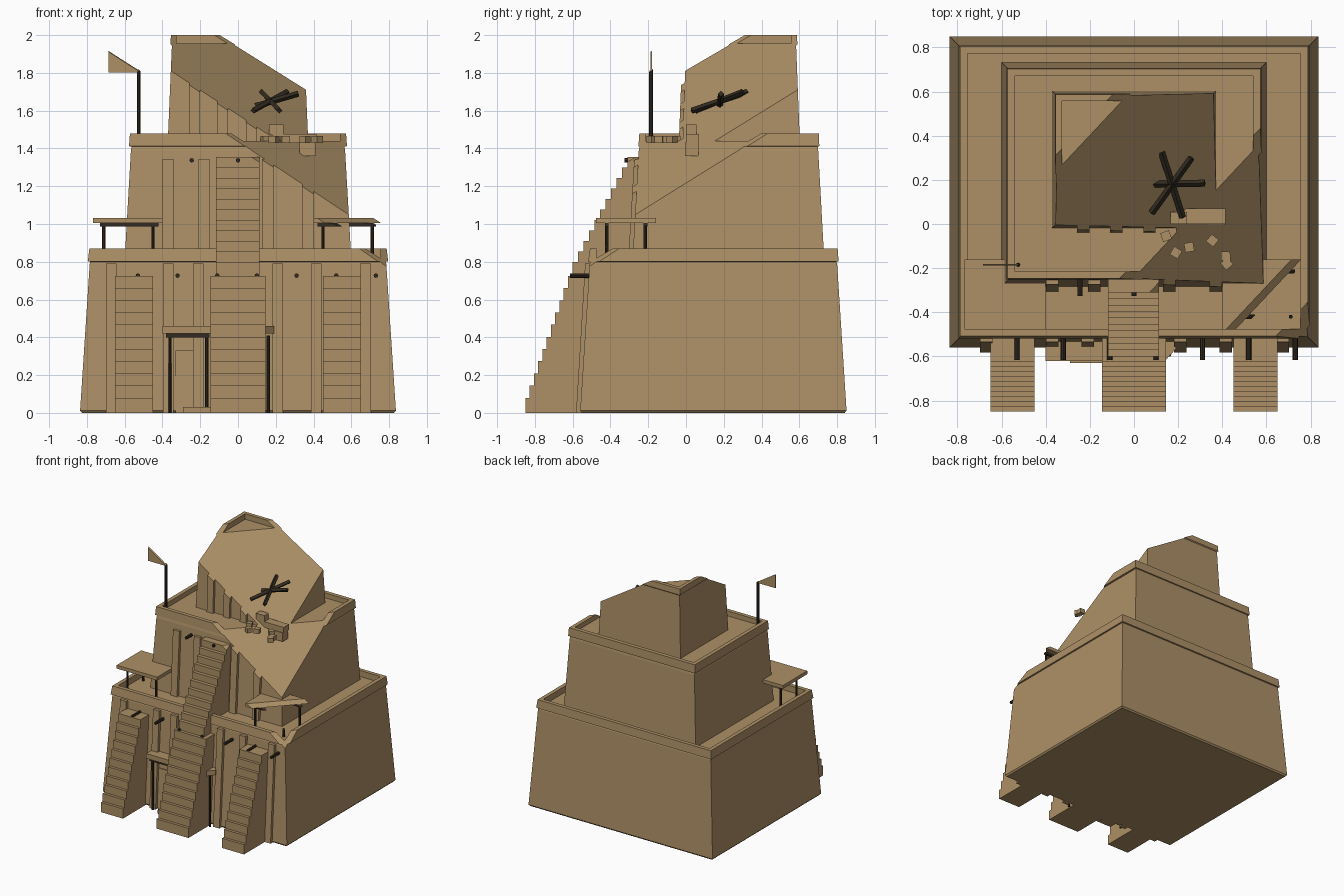
import bpy, bmesh
from mathutils import Vector, Matrix

if "Cube" in bpy.data.objects:
    bpy.data.objects.remove(bpy.data.objects["Cube"])

def material(name, rgb):
    m = bpy.data.materials.new(name)
    m.diffuse_color = (*rgb, 1)
    m.use_nodes = True
    m.node_tree.nodes["Principled BSDF"].inputs["Base Color"].default_value = m.diffuse_color
    return m

STONE = material("sandstone", (0.42, 0.28, 0.135))
WOOD = material("dark wood", (0.032, 0.023, 0.014))

# One sloping plane slices off the front right of the whole building
CUT_POINT, CUT_NORMAL = Vector((0, 0, 1.586)), Vector((0.64, -0.6, 1)).normalized()

def finish(name, bm, mat=STONE, cut=True):
    if cut:
        r = bmesh.ops.bisect_plane(bm, geom=bm.verts[:] + bm.edges[:] + bm.faces[:], dist=1e-5,
                                   plane_co=CUT_POINT, plane_no=CUT_NORMAL, clear_outer=True)
        edges = [e for e in r["geom_cut"] if isinstance(e, bmesh.types.BMEdge) and e.is_boundary]
        if edges:
            bmesh.ops.holes_fill(bm, edges=edges, sides=0)
    if not bm.faces:
        bm.free()
        return
    bmesh.ops.triangulate(bm, faces=[f for f in bm.faces if len(f.verts) > 4])
    bmesh.ops.recalc_face_normals(bm, faces=bm.faces[:])
    me = bpy.data.meshes.new(name)
    bm.to_mesh(me)
    bm.free()
    me.materials.append(mat)
    bpy.context.collection.objects.link(bpy.data.objects.new(name, me))

def add_box(bm, x0, x1, y0, y1, z0, z1, rot=None):
    c = Vector(((x0 + x1) / 2, (y0 + y1) / 2, (z0 + z1) / 2))
    m = Matrix.Translation(c) @ (rot or Matrix()) @ Matrix.Diagonal((x1 - x0, y1 - y0, z1 - z0, 1))
    bmesh.ops.create_cube(bm, size=1, matrix=m)

def box(name, *dims, mat=STONE, cut=True, rot=None):
    bm = bmesh.new()
    add_box(bm, *dims, rot=rot)
    finish(name, bm, mat, cut)

def rod(name, a, b, r, mat=WOOD, cut=True, sides=8):
    a, b = Vector(a), Vector(b)
    bm = bmesh.new()
    m = Matrix.Translation((a + b) / 2) @ (b - a).to_track_quat('Z', 'Y').to_matrix().to_4x4()
    bmesh.ops.create_cone(bm, cap_ends=True, segments=sides, radius1=r, radius2=r,
                          depth=(b - a).length, matrix=m)
    finish(name, bm, mat, cut)

def tier(name, rings):
    """Loft rectangular rings (half width, y front, y back, z) into a closed solid."""
    bm = bmesh.new()
    loops = [[bm.verts.new(p) for p in ((-w, f, z), (w, f, z), (w, b, z), (-w, b, z))]
             for w, f, b, z in rings]
    for lo, hi in zip(loops, loops[1:]):
        for i in range(4):
            bm.faces.new((lo[i], lo[(i + 1) % 4], hi[(i + 1) % 4], hi[i]))
    bm.faces.new(loops[0][::-1])
    bm.faces.new(loops[-1])
    finish(name, bm)

# Three battered tiers, each with a parapet band and a sunken roof
tier("lower_tier", [(0.825, -0.55, 0.84, 0), (0.836, -0.56, 0.85, 0.012), (0.785, -0.51, 0.8, 0.79),
                    (0.783, -0.507, 0.797, 0.8), (0.795, -0.518, 0.808, 0.802), (0.787, -0.508, 0.803, 0.87),
                    (0.755, -0.475, 0.772, 0.87), (0.755, -0.475, 0.772, 0.82)])
tier("middle_tier", [(0.60, -0.283, 0.732, 0.81), (0.567, -0.25, 0.7, 1.39), (0.563, -0.246, 0.697, 1.41),
                     (0.577, -0.252, 0.706, 1.412), (0.572, -0.247, 0.703, 1.48),
                     (0.54, -0.215, 0.67, 1.48), (0.54, -0.215, 0.67, 1.44)])
tier("upper_tier", [(0.372, -0.018, 0.603, 1.43), (0.350, 0.0, 0.583, 1.945), (0.358, -0.006, 0.59, 1.952),
                    (0.355, -0.003, 0.587, 2.0), (0.325, 0.03, 0.557, 2.0), (0.325, 0.03, 0.557, 1.955)])

# Stairs: stacks of slabs, each set back from the one below
def stairs(name, x0, x1, y, y_back, z, first, n, run, rise):
    bm = bmesh.new()
    top = z + first
    add_box(bm, x0, x1, y, y_back, z, top)
    finish(name + "_base", bm)
    for i in range(1, n):
        box(name + "_step", x0, x1, y + i * run, y_back, top + (i - 1) * rise, top + i * rise)

for nm, cx, w in (("left_stairs", -0.55, 0.1), ("centre_stairs", 0, 0.145), ("right_stairs", 0.55, 0.1)):
    stairs(nm, cx - w, cx + w, -0.85, -0.5, 0, 0.08, 11, 0.0225, 0.0645)
stairs("upper_stairs", -0.117, 0.113, -0.6, -0.23, 0.575, 0.225, 11, 0.029, 0.0555)

# Pilasters on each front wall, leaning with the batter
def pilaster(name, x, w, z0, z1, y0, y1, depth):
    bm = bmesh.new()
    bmesh.ops.create_cube(bm, size=1)
    for v in bm.verts:
        top = v.co.z > 0
        yw = y1 if top else y0
        v.co = (x + v.co.x * w, yw - depth if v.co.y < 0 else yw + 0.03, z1 if top else z0)
    finish(name, bm)

for x in (-0.67, -0.425, -0.37, -0.21, 0.21, 0.415, 0.675):
    if x != -0.425:
        pilaster("lower_pilaster", x, 0.056, 0, 0.79, -0.56, -0.512, 0.022)
for x in (-0.37, -0.18, 0.16, 0.37):
    pilaster("middle_pilaster", x, 0.058, 0.82, 1.345, -0.283, -0.252, 0.022)
for x in (-0.23, -0.08, 0.07, 0.22):
    pilaster("upper_pilaster", x, 0.056, 1.43, 1.9, -0.018, 0.0, 0.02)

# Round beam ends sticking out of the walls
for i in range(7):
    x = -0.53 + 0.21 * i
    rod("lower_beam_end", (x, -0.5, 0.727), (x, -0.615, 0.727), 0.012)
for x in (-0.245, 0.0, 0.245):
    rod("middle_beam_end", (x, -0.22, 1.337), (x, -0.325, 1.337), 0.012)

# Doorway with its canopy, broken at the right end
bm = bmesh.new()
outline = [(-0.4, -0.62), (0.14, -0.62), (0.19, -0.565), (0.19, -0.5), (-0.4, -0.5)]
face = bm.faces.new([bm.verts.new((x, y, 0.42)) for x, y in outline])
ext = bmesh.ops.extrude_face_region(bm, geom=[face])
bmesh.ops.translate(bm, vec=(0, 0, 0.04), verts=[v for v in ext["geom"] if isinstance(v, bmesh.types.BMVert)])
finish("door_canopy", bm)
box("canopy_beam", -0.38, -0.15, -0.605, -0.585, 0.4, 0.42, mat=WOOD)
for x in (-0.36, -0.165, 0.16):
    rod("canopy_post", (x, -0.592, 0), (x, -0.592, 0.41), 0.009)
pilaster("door_panel", -0.26, 0.14, 0, 0.33, -0.56, -0.54, 0.008)
box("door_step", -0.29, -0.14, -0.63, -0.54, 0, 0.03)

# Awnings on the lower terrace
for nm, s in (("left", -1), ("right", 1)):
    xs = sorted((s * 0.4, s * 0.768))
    box(nm + "_awning_roof", xs[0], xs[1], -0.477, -0.16, 1.005, 1.033)
    xs = sorted((s * 0.42, s * 0.73))
    for y in (-0.42, -0.215):
        box(nm + "_awning_beam", xs[0], xs[1], y - 0.01, y + 0.01, 0.988, 1.005, mat=WOOD)
        for x in (0.45, 0.71):
            rod(nm + "_awning_post", (s * x, y, 0.81), (s * x, y, 0.995), 0.009)

# Flag, trimmed by the same slice
rod("flag_pole", (-0.525, -0.185, 1.43), (-0.525, -0.185, 1.95), 0.01)
box("flag", -0.685, -0.525, -0.189, -0.181, 1.803, 1.95)

# Fallen roof beams lying on the slope
for a, b in (((0.08, 0.18, 1.62), (0.32, 0.185, 1.69)), ((0.08, 0.05, 1.6), (0.26, 0.3, 1.7)),
             ((0.22, 0.03, 1.6), (0.125, 0.325, 1.7))):
    rod("fallen_beam", a, b, 0.016, cut=False, sides=4)

# Rubble
box("rubble_slab", 0.155, 0.415, 0.0, 0.07, 1.43, 1.477, cut=False)
box("rubble_block", 0.165, 0.24, 0.0, 0.055, 1.477, 1.527, cut=False)
box("rubble_block", 0.325, 0.41, -0.005, 0.065, 1.36, 1.432, cut=False)
for i, (x, y) in enumerate(((0.145, -0.055), (0.19, -0.13), (0.25, -0.105), (0.355, -0.075),
                            (0.415, -0.145), (0.42, -0.18))):
    box("rubble_chunk", x - 0.021, x + 0.021, y - 0.021, y + 0.021, 1.43, 1.467, cut=False,
        rot=Matrix.Rotation(0.35 + 0.7 * i, 4, 'Z'))
